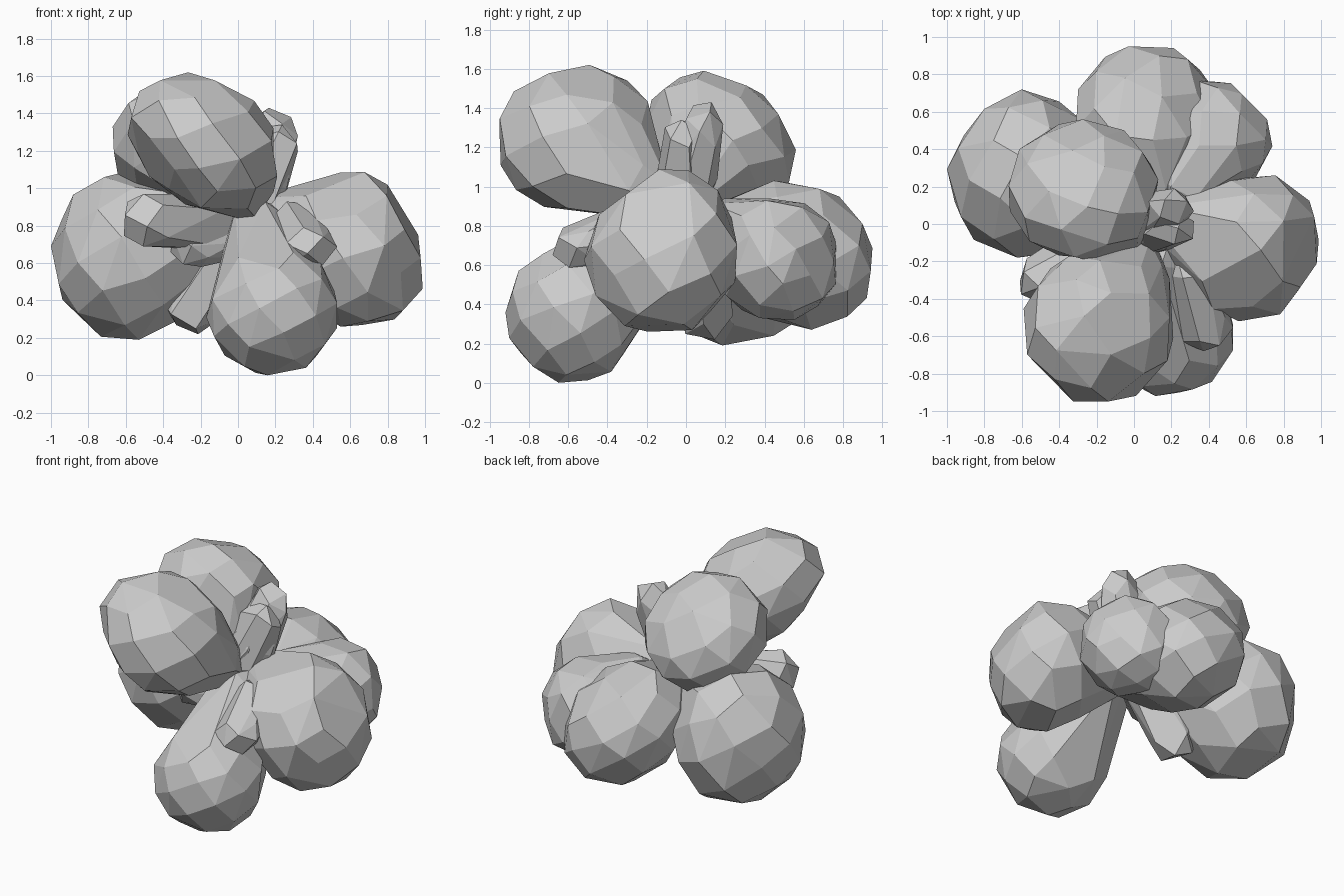
import bpy
import bmesh
import math
import random
from mathutils import Vector

if "Cube" in bpy.data.objects:
    bpy.data.objects.remove(bpy.data.objects["Cube"], do_unlink=True)

random.seed(11)

# Single stone colour
stone = bpy.data.materials.new("pale_grey_stone")
stone.use_nodes = True
grey = (0.6, 0.6, 0.6, 1)
stone.diffuse_color = grey
stone.node_tree.nodes["Principled BSDF"].inputs["Base Color"].default_value = grey


def boulder_points(count, centre, radii, lean=(0, 0, 0)):
    """Uneven points on a ball, leaned and fitted to its box.
    lean: how far the shape slants in the xy, xz and yz planes (-1 to 1)."""
    xy, xz, yz = lean
    side = math.sqrt(1 - xy * xy)
    mixed = (yz - xy * xz) / side
    rest = math.sqrt(1 - xz * xz - mixed * mixed)
    spin = random.uniform(0, 6)
    points = []
    for i in range(count):
        z = 1 - (2 * i + 1) / count
        ring = math.sqrt(1 - z * z)
        angle = spin + i * math.pi * (3 - math.sqrt(5))
        p = Vector((ring * math.cos(angle), ring * math.sin(angle), z))
        p += Vector([random.uniform(-0.07, 0.07) for _ in "xyz"])
        p.normalize()
        points.append(Vector((p.x, xy * p.x + side * p.y,
                              xz * p.x + mixed * p.y + rest * p.z)))
    for axis in range(3):
        low = min(p[axis] for p in points)
        high = max(p[axis] for p in points)
        for p in points:
            unit = 2 * (p[axis] - low) / (high - low) - 1
            p[axis] = centre[axis] + radii[axis] * unit
    return points


def lobe(name, centre, radii, root, neck, lean=(0, 0, 0), chops=(), count=42):
    """Faceted bulb, chopped flat on some sides, narrowing to a neck at the root.
    chops: pairs of outward direction and distance from the centre."""
    bm = bmesh.new()
    points = boulder_points(count, centre, radii, lean)
    for direction, distance in chops:
        normal = Vector(direction).normalized()
        for p in points:
            excess = (p - Vector(centre)).dot(normal) - distance
            p -= normal * max(excess, 0)
    points += boulder_points(14, root, (neck, neck, neck))
    for p in points:
        bm.verts.new(p)
    hull = bmesh.ops.convex_hull(bm, input=bm.verts[:])
    inside = {g for g in hull["geom_interior"] + hull["geom_unused"]
              if isinstance(g, bmesh.types.BMVert)}
    bmesh.ops.delete(bm, geom=list(inside), context="VERTS")
    # Merge nearly level triangles into broad facets
    bmesh.ops.dissolve_limit(bm, angle_limit=0.2, verts=bm.verts[:], edges=bm.edges[:])
    bmesh.ops.recalc_face_normals(bm, faces=bm.faces[:])
    mesh = bpy.data.meshes.new(name)
    bm.to_mesh(mesh)
    bm.free()
    mesh.materials.append(stone)
    bpy.context.collection.objects.link(bpy.data.objects.new(name, mesh))


def bud(name, centre, radii, root, neck):
    lobe(name, centre, radii, root, neck, count=14)


# Upper lobes
lobe("upper_front_lobe", (-0.19, -0.55, 1.24), (0.4, 0.4, 0.38),
     (0.03, -0.25, 0.99), 0.16, (0, -0.2, 0), [((-0.77, -0.35, -0.53), 0.29)])
lobe("upper_back_lobe", (-0.27, 0.18, 1.24), (0.4, 0.38, 0.35),
     (-0.08, 0, 0.97), 0.18, (0, 0, -0.25))
bud("upper_bud", (0.19, 0.09, 1.28), (0.13, 0.1, 0.15), (0.1, 0, 1), 0.16)
bud("upper_bud_side", (0.19, -0.03, 1.22), (0.13, 0.1, 0.12), (0.1, -0.03, 0.95), 0.14)

# Large side and back lobes
lobe("left_lobe", (0.62, -0.13, 0.68), (0.38, 0.39, 0.42),
     (0.2, 0.03, 0.79), 0.18, (0.05, -0.1, 0),
     [((0, -0.6, 0.8), 0.33), ((0.82, -0.57, 0), 0.34), ((0.85, 0, 0.52), 0.33)])
lobe("right_lobe", (-0.6, 0.27, 0.64), (0.4, 0.45, 0.45),
     (-0.12, 0.08, 0.78), 0.18, (0, 0, 0), [((-0.79, 0.61, 0), 0.37)])
lobe("back_lobe", (0.07, 0.56, 0.65), (0.38, 0.39, 0.38),
     (0.08, 0.18, 0.7), 0.22, (0, -0.15, -0.12))
lobe("back_left_lobe", (0.43, 0.46, 0.63), (0.31, 0.31, 0.31),
     (0.25, 0.2, 0.78), 0.16, (0, 0, 0), [((1, 1, 0), 0.27)])

# Lower front lobe, a long bulb hanging from the middle
lobe("lower_front_lobe", (0.18, -0.58, 0.35), (0.35, 0.34, 0.35),
     (0.12, -0.15, 0.75), 0.18)

# Small buds tucked between the lobes
bud("front_left_bud", (0.39, -0.54, 0.69), (0.14, 0.14, 0.12), (0.3, -0.25, 0.78), 0.15)
bud("front_right_bud", (-0.46, -0.3, 0.83), (0.15, 0.13, 0.14), (-0.12, -0.08, 0.82), 0.15)
bud("inner_right_bud", (-0.24, -0.16, 0.7), (0.12, 0.1, 0.12), (-0.05, 0, 0.76), 0.15)
bud("underside_bud", (-0.25, 0.1, 0.38), (0.15, 0.14, 0.16), (-0.08, 0.05, 0.7), 0.15)
